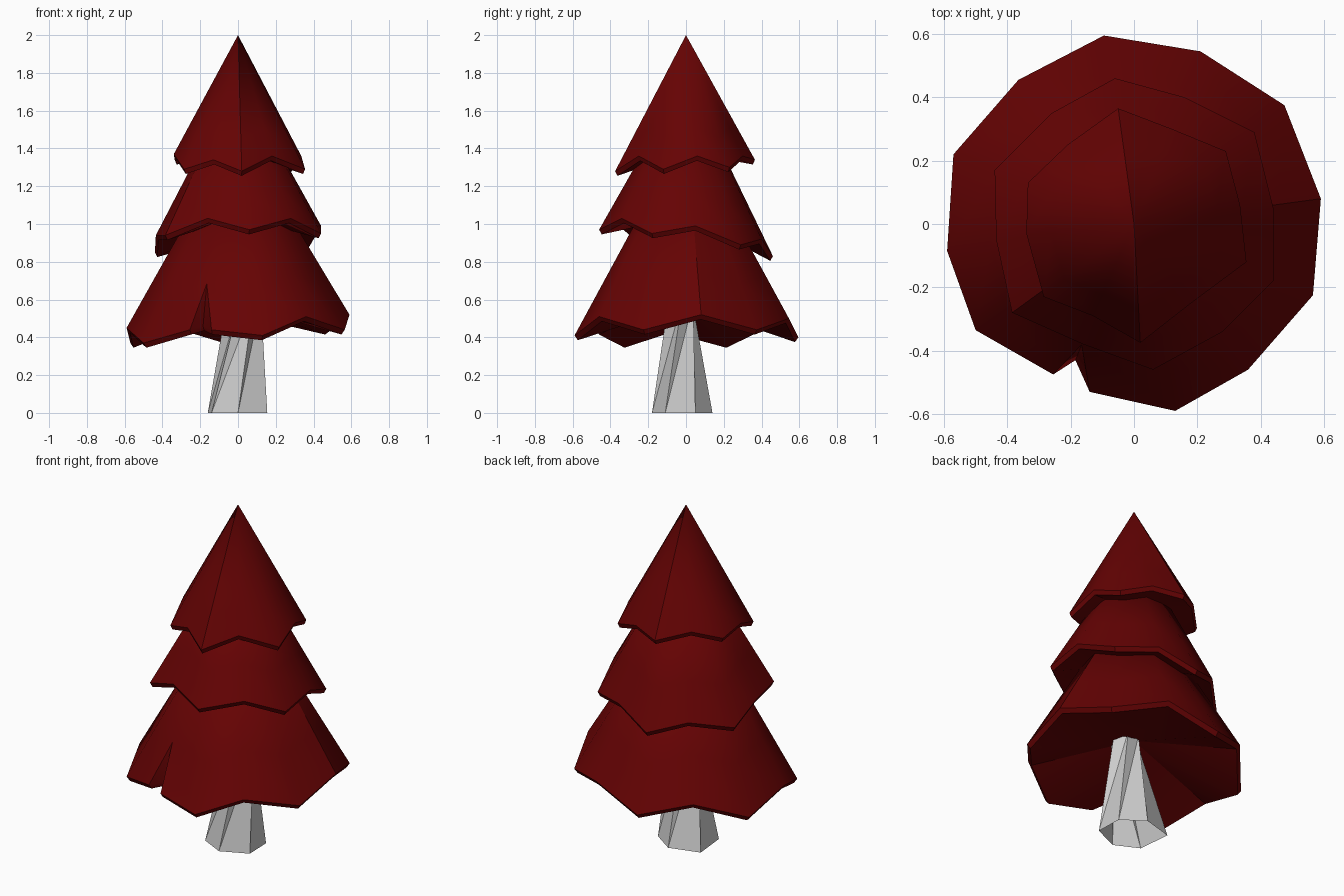
import bpy, bmesh
from mathutils import Vector, Matrix
from math import radians

if "Cube" in bpy.data.objects:
    bpy.data.objects.remove(bpy.data.objects["Cube"])

red = bpy.data.materials.new("dark_red")
red.diffuse_color = (0.13, 0.0008, 0.001, 1)
red.use_nodes = True
red.node_tree.nodes["Principled BSDF"].inputs["Base Color"].default_value = red.diffuse_color


def finish(name, bm, mat=None, smooth=None):
    bmesh.ops.remove_doubles(bm, verts=bm.verts, dist=1e-4)
    bmesh.ops.recalc_face_normals(bm, faces=bm.faces)
    me = bpy.data.meshes.new(name)
    bm.to_mesh(me)
    bm.free()
    ob = bpy.data.objects.new(name, me)
    bpy.context.collection.objects.link(ob)
    if mat:
        me.materials.append(mat)
    if smooth:
        bpy.ops.object.select_all(action='DESELECT')
        ob.select_set(True)
        bpy.context.view_layer.objects.active = ob
        bpy.ops.object.shade_smooth_by_angle(angle=radians(smooth))


def bridge(bm, a, b, tri=False):
    n = len(a)
    for i in range(n):
        j = (i + 1) % n
        if tri:
            bm.faces.new((a[i], a[j], b[j]))
            bm.faces.new((a[i], b[j], b[i]))
        else:
            bm.faces.new((a[i], a[j], b[j], b[i]))


def fan(bm, ring, tip):
    for i in range(len(ring)):
        bm.faces.new((ring[i], ring[(i + 1) % len(ring)], tip))


def tier(name, rim, apex_z, under_z, notch=None, lip=0.02):
    """Faceted skirt: apex, shoulder ring, zigzag rim, thin lip, underside."""
    bm = bmesh.new()
    apex = Vector((0, 0, apex_z))
    low = [Vector(p) for p in rim]
    top = [p + Vector((0, 0, lip)) for p in low]
    mid = [apex.lerp(p, 0.77) for p in top]
    if notch is not None:  # the slit closes to one point on the shoulder ring
        n = len(mid)
        a, b = notch - 1, (notch + 1) % n
        mid[a] = mid[notch] = mid[b] = mid[a].lerp(mid[b], 0.35)
    low = [Vector((p.x * 0.97, p.y * 0.97, p.z - 0.005)) for p in low]
    m, t, l = ([bm.verts.new(p) for p in ring] for ring in (mid, top, low))
    fan(bm, m, bm.verts.new(apex))
    bridge(bm, m, t, True)
    bridge(bm, t, l)
    fan(bm, l, bm.verts.new((0, 0, under_z)))
    finish(name, bm, red, 36)


# Foliage: rim points run counter-clockwise from the front
tier("lower_foliage", [
    (-.14, -.53, .42), (.13, -.59, .39), (.36, -.46, .49), (.565, -.225, .42),
    (.59, .08, .50), (.475, .375, .42), (.21, .545, .48), (-.095, .595, .38),
    (-.365, .455, .46), (-.57, .22, .35), (-.59, -.085, .43), (-.50, -.335, .35),
    (-.255, -.475, .42), (-.185, -.43, .44)], 1.5, 0.57, notch=13)
tier("middle_foliage", [
    (-.16, -.38, 1.01), (.06, -.46, .95), (.28, -.34, 1.01), (.44, -.18, .93),
    (.44, .05, .97), (.38, .29, .87), (.16, .40, .90), (-.06, .46, .81),
    (-.26, .35, .88), (-.44, .17, .83), (-.435, -.05, .92), (-.385, -.28, .92)],
    1.78, 1.04)
tier("upper_foliage", [
    (.02, -.375, 1.26), (.18, -.25, 1.34), (.355, -.12, 1.27), (.335, .06, 1.34),
    (.29, .23, 1.28), (.12, .30, 1.34), (-.05, .365, 1.32), (-.21, .25, 1.37),
    (-.335, .13, 1.32), (-.34, -.03, 1.35), (-.285, -.23, 1.27), (-.13, -.29, 1.32)],
    2.0, 1.38)

# Trunk: flared hexagon open at the bottom, twisted and narrowed toward the top
bm = bmesh.new()
base = [Vector(p) for p in ((-.14, -.11, 0), (0, -.18, 0), (.155, -.11, 0),
                            (.15, .05, 0), (.02, .14, 0), (-.16, .09, 0))]
turn = Matrix.Rotation(radians(38), 3, 'Z')
top = [turn @ (p * 0.48) + Vector((.03, -.025, .59)) for p in base]
bridge(bm, [bm.verts.new(p) for p in base], [bm.verts.new(p) for p in top], True)
finish("trunk", bm)
